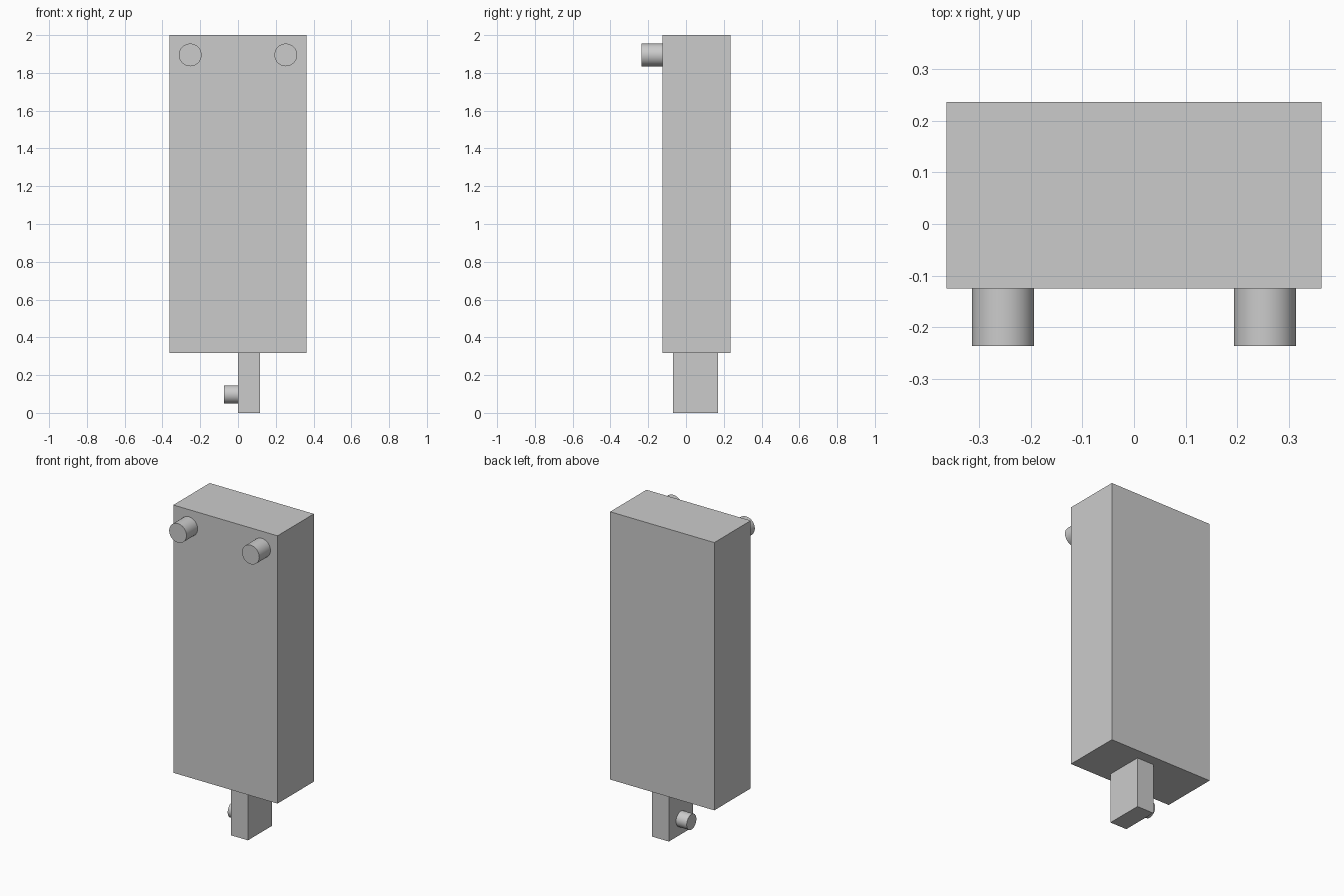
import bpy
from math import pi
from mathutils import Vector

cube = bpy.data.objects.get("Cube")
if cube:
    bpy.data.objects.remove(cube, do_unlink=True)

grey = bpy.data.materials.new("plain grey")
grey.use_nodes = True
colour = (0.6, 0.6, 0.6, 1)
grey.diffuse_color = colour
grey.node_tree.nodes["Principled BSDF"].inputs["Base Color"].default_value = colour


def box(name, low, high):
    low, high = Vector(low), Vector(high)
    bpy.ops.mesh.primitive_cube_add(size=1, location=(low + high) / 2)
    obj = bpy.context.object
    obj.name = name
    obj.scale = high - low
    bpy.ops.object.transform_apply(location=False, rotation=False, scale=True)
    obj.data.materials.append(grey)


def peg(name, radius, length, centre, rotation):
    bpy.ops.mesh.primitive_cylinder_add(
        vertices=48, radius=radius, depth=length, location=centre, rotation=rotation)
    obj = bpy.context.object
    obj.name = name
    obj.data.materials.append(grey)
    bpy.ops.object.shade_smooth_by_angle()


# Main block and the offset tab beneath it
box("body", (-0.362, -0.125, 0.318), (0.362, 0.236, 2))
box("bottom_tab", (0, -0.068, 0), (0.117, 0.17, 0.318))

# Two pegs on the front near the top
for side, x in (("right", -0.253), ("left", 0.253)):
    peg(side + "_front_peg", 0.06, 0.111, (x, -0.1805, 1.895), (pi / 2, 0, 0))

# Small pin on the right face of the tab
peg("tab_pin", 0.048, 0.074, (-0.037, 0.051, 0.098), (0, pi / 2, 0))
